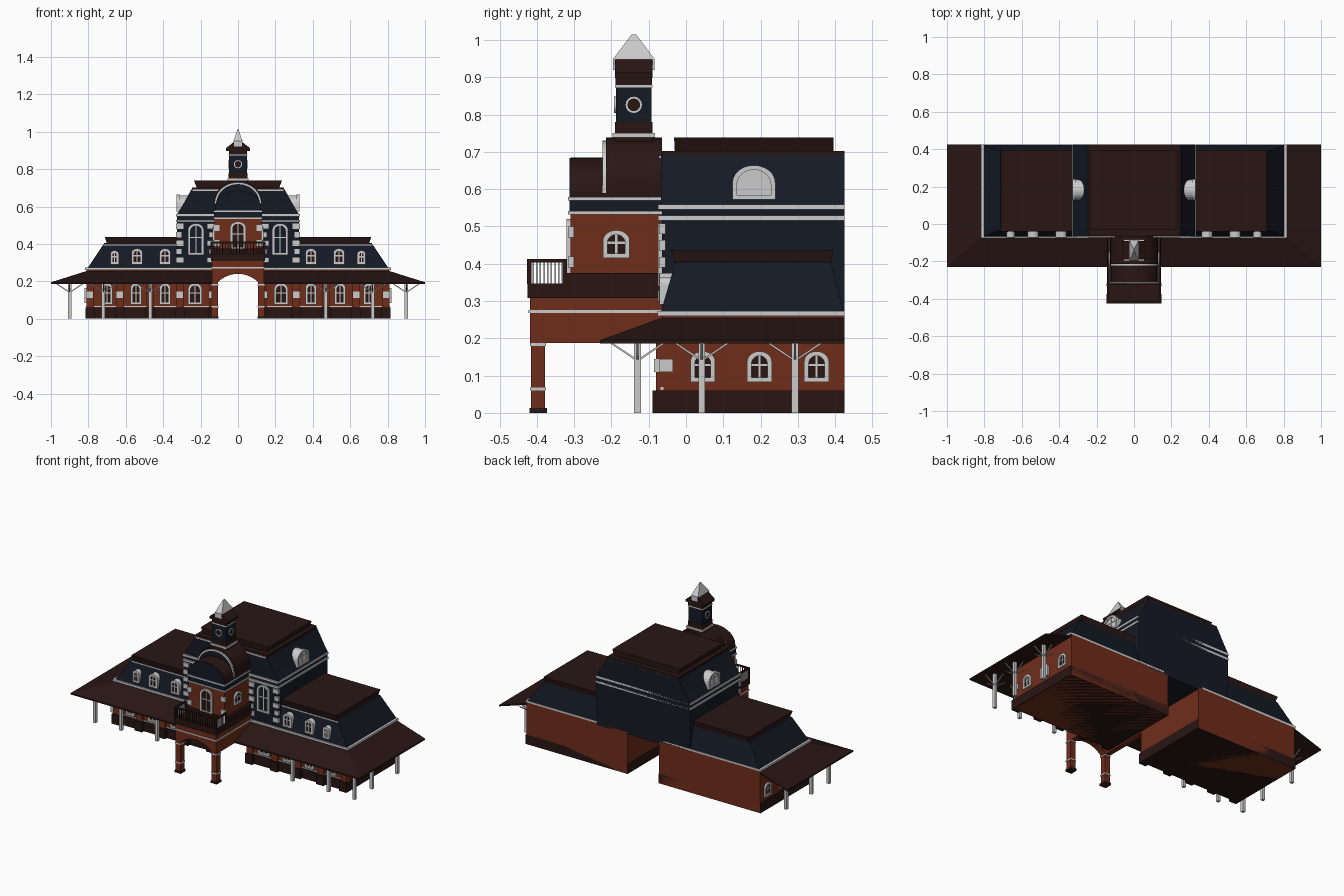
import bpy, math

if "Cube" in bpy.data.objects:
    bpy.data.objects.remove(bpy.data.objects["Cube"])

def material(name, c):
    m = bpy.data.materials.new(name)
    m.diffuse_color = (*c, 1)
    m.use_nodes = True
    m.node_tree.nodes["Principled BSDF"].inputs["Base Color"].default_value = m.diffuse_color
    return m

RED = material("brick", (0.16, 0.026, 0.011))
BROWN = material("dark_brown", (0.022, 0.008, 0.007))
NAVY = material("slate", (0.007, 0.010, 0.018))

def make(name, verts, faces, mat=None, mir=False):
    me = bpy.data.meshes.new(name)
    me.from_pydata(verts, [], faces)
    ob = bpy.data.objects.new(name, me)
    bpy.context.collection.objects.link(ob)
    if mat:
        me.materials.append(mat)
    import bmesh
    bm = bmesh.new()
    bm.from_mesh(me)
    bmesh.ops.recalc_face_normals(bm, faces=bm.faces)
    bm.to_mesh(me)
    bm.free()
    if mir:
        ob.modifiers.new("mirror", 'MIRROR').use_mirror_merge = False
    return ob

def place(p, d, axis):
    return (p[0], d, p[1]) if axis == 'y' else (d, p[0], p[1])

def prism(name, pts, a, b, axis='y', mat=None, mir=False):
    n = len(pts)
    v = [place(p, d, axis) for d in (a, b) for p in pts]
    f = [tuple(range(n)), tuple(range(n, 2 * n))]
    f += [(i, (i + 1) % n, n + (i + 1) % n, n + i) for i in range(n)]
    return make(name, v, f, mat, mir)

def box(name, x0, x1, y0, y1, z0, z1, mat=None, mir=False):
    return prism(name, [(x0, z0), (x1, z0), (x1, z1), (x0, z1)], y0, y1, 'y', mat, mir)

def frustum(name, lo, hi, z0, z1, mat=None, mir=False):
    v = [(x, y, z) for (x0, x1, y0, y1), z in ((lo, z0), (hi, z1))
         for x, y in ((x0, y0), (x1, y0), (x1, y1), (x0, y1))]
    f = [(0, 1, 2, 3), (4, 5, 6, 7)] + [(i, (i + 1) % 4, 4 + (i + 1) % 4, 4 + i) for i in range(4)]
    return make(name, v, f, mat, mir)

def arch(c, w, z0, z1, rise=None, n=12):
    r = w / 2
    h = r if rise is None else rise
    return [(c - r, z0), (c + r, z0)] + [
        (c + r * math.cos(math.pi * i / n), z1 - h + h * math.sin(math.pi * i / n)) for i in range(n + 1)]

def ring(name, outer, inner, a, b, axis, mat=None, mir=False):
    n = len(outer)
    v = [place(p, d, axis) for d in (a, b) for loop in (outer, inner) for p in loop]
    f = []
    for i in range(n):
        j = (i + 1) % n
        f += [(i, j, n + j, n + i), (2*n + i, 2*n + j, 3*n + j, 3*n + i),
              (i, j, 2*n + j, 2*n + i), (n + i, n + j, 3*n + j, 3*n + i)]
    return make(name, v, f, mat, mir)

def window(name, c, w, z0, z1, face, axis='y', mir=True, t=0.012, glass=BROWN, out=0.01):
    s = -1 if axis == 'y' else 1          # outward direction
    rise = w * 0.4
    outer, inner = arch(c, w, z0, z1, rise), arch(c, w - 2*t, z0 + t, z1 - t, rise - t/2)
    ring(name + "_frame", outer, inner, face - s*0.005, face + s*out, axis, None, mir)
    prism(name + "_glass", inner, face - s*0.005, face + s*0.002, axis, glass, mir)
    zm, h = z0 + (z1 - z0) * 0.55, 0.003
    for part, r in (("mullion", (c - h, c + h, z0, z1 - t/2)), ("transom", (c - w/2 + t/2, c + w/2 - t/2, zm - h, zm + h))):
        prism(name + "_" + part, [(r[0], r[2]), (r[1], r[2]), (r[1], r[3]), (r[0], r[3])],
              face, face + s*0.005, axis, None, mir)

def rod(name, p, q, r, mir=True):
    # thin square strut between two points in one vertical plane
    axis = 'x' if abs(p[0] - q[0]) < 1e-6 else 'y'
    k, d = (1, 0) if axis == 'x' else (0, 1)
    prism(name, [(p[k], p[2] - r), (q[k], q[2] - r), (q[k], q[2] + r), (p[k], p[2] + r)], p[d] - r, p[d] + r, axis, None, mir)

# Ground floor wings either side of the passage
box("wing_wall", 0.11, 0.81, -0.065, 0.425, 0.0, 0.262, RED, True)
box("wing_plinth", 0.108, 0.815, -0.07, 0.425, 0.0, 0.06, BROWN, True)
for x in (0.135, 0.31, 0.47, 0.63, 0.79):
    box("pilaster", x - 0.02, x + 0.02, -0.08, -0.06, 0.05, 0.23, RED, True)
    box("pilaster_base", x - 0.025, x + 0.025, -0.09, -0.06, 0.0, 0.06, BROWN, True)
    if x != 0.47:
        box("pilaster_block", x - 0.016, x + 0.022, -0.086, -0.06, 0.11, 0.145, None, True)
box("corner_block", 0.78, 0.82, -0.072, -0.035, 0.11, 0.145, None, True)
box("sill_band", 0.14, 0.814, -0.069, -0.06, 0.062, 0.069, None, True)
for x, w in ((0.23, 0.075), (0.39, 0.06), (0.545, 0.06), (0.70, 0.06)):
    window("ground_window", x, w, 0.075, 0.19, -0.065)
for y in (0.045, 0.197, 0.35):
    window("end_window", y, 0.066, 0.083, 0.165, 0.81, 'x')

# Sloped canopy wrapping front and ends
top = [(0.14, -0.23, 0.195), (1.0, -0.23, 0.195), (1.0, 0.425, 0.195),
       (0.14, -0.065, 0.255), (0.81, -0.065, 0.255), (0.81, 0.425, 0.255)]
v = top + [(x, y, z - 0.009) for x, y, z in top]
tri = [(0, 1, 4, 3), (1, 2, 5, 4)]
make("canopy", v, tri + [tuple(i + 6 for i in f) for f in tri] +
     [(a, b, b + 6, a + 6) for a, b in ((0, 1), (1, 2), (2, 5), (5, 4), (4, 3), (3, 0))], BROWN, True)
for x, y in ((0.47, -0.13), (0.72, -0.13), (0.9, -0.13), (0.9, 0.042), (0.9, 0.292)):
    box("canopy_post", x - 0.009, x + 0.009, y - 0.009, y + 0.009, 0, 0.215, None, True)
    for s in (-1, 1):
        rod("post_brace", (x, y, 0.14), (x, y + s*0.07, 0.187), 0.003)
        rod("post_brace", (x, y, 0.14), (x + s*0.07, y, 0.187), 0.003)

# Wing mansard roofs and dormers
frustum("wing_mansard", (0.3, 0.81, -0.07, 0.425), (0.3, 0.715, -0.028, 0.388), 0.262, 0.405, NAVY, True)
box("wing_eave_trim", 0.14, 0.817, -0.076, 0.425, 0.26, 0.273, None, True)
box("wing_top_trim", 0.3, 0.718, -0.032, 0.388, 0.39, 0.398, None, True)
frustum("wing_roof_cap", (0.3, 0.70, -0.03, 0.388), (0.3, 0.712, -0.04, 0.395), 0.40, 0.437, BROWN, True)
for x, w, z1 in ((0.39, 0.06, 0.375), (0.54, 0.06, 0.375), (0.66, 0.045, 0.365)):
    prism("dormer", arch(x, w, 0.29, z1), -0.066, -0.03, 'y', None, True)
    window("dormer_window", x, w, 0.29, z1, -0.066, out=0.005)

# Central block with curbed roof
box("central_wall", -0.325, 0.325, -0.065, 0.425, 0.25, 0.56, NAVY)
for z in (0.52, 0.55):
    box("central_band", -0.331, 0.331, -0.075, 0.425, z - 0.004, z + 0.009)
prism("central_mansard", [(-0.325, 0.56), (0.325, 0.56), (0.30, 0.60), (0.25, 0.69), (-0.25, 0.69), (-0.30, 0.60)],
      -0.067, 0.425, 'y', NAVY)
box("central_cornice_trim", -0.243, 0.243, -0.072, 0.425, 0.682, 0.69)
box("central_cornice", -0.247, 0.247, -0.065, 0.425, 0.69, 0.702, BROWN)
frustum("central_roof_cap", (-0.22, 0.22, -0.03, 0.395), (-0.235, 0.235, -0.032, 0.395), 0.70, 0.738, BROWN)
window("tall_window", 0.225, 0.085, 0.34, 0.51, -0.065, glass=NAVY)
prism("round_dormer", arch(0.182, 0.11, 0.573, 0.66), 0.25, 0.318, 'x', None, True)
window("round_dormer_window", 0.182, 0.115, 0.572, 0.664, 0.318, 'x', glass=None)
for i, z in enumerate((0.30, 0.345, 0.39, 0.435, 0.48)):
    w = 0.03 if i % 2 else 0.04
    box("central_quoin", 0.331 - w, 0.331, -0.073, -0.055, z, z + 0.028, None, True)
    box("inner_quoin", 0.125, 0.125 + w, -0.075, -0.06, z, z + 0.028, None, True)

# Front carriage porch
arc = [(-0.11 + 0.22*i/16, 0.19 + 0.05*math.sin(math.pi*i/16)**0.7) for i in range(17)]
prism("porch_front_arch", [(-0.14, 0.187)] + arc + [(0.14, 0.187), (0.14, 0.31), (-0.14, 0.31)], -0.418, -0.38, 'y', RED)
box("porch_side", 0.11, 0.14, -0.38, -0.065, 0.187, 0.31, RED, True)
box("porch_ceiling", -0.11, 0.11, -0.38, -0.065, 0.25, 0.31, RED)
box("porch_band", -0.144, 0.144, -0.422, -0.065, 0.268, 0.276)
box("porch_column", 0.108, 0.142, -0.415, -0.378, 0, 0.19, RED, True)
box("column_base", 0.103, 0.146, -0.42, -0.373, 0, 0.013, BROWN, True)
for z in (0.06, 0.179):
    box("column_band", 0.105, 0.145, -0.418, -0.375, z, z + 0.008, None, True)

# Balcony
box("balcony_floor", -0.145, 0.145, -0.425, -0.065, 0.308, 0.347, BROWN)
box("tower_foot", -0.143, 0.143, -0.325, -0.065, 0.34, 0.375, BROWN)
box("balcony_front_rail", -0.145, 0.145, -0.425, -0.415, 0.403, 0.412, BROWN)
box("balcony_side_rail", 0.135, 0.145, -0.425, -0.32, 0.403, 0.412, BROWN, True)
for y in (-0.42, -0.325):
    box("balcony_post", 0.134, 0.146, y - 0.006, y + 0.006, 0.345, 0.412, BROWN, True)
for i in range(9):
    x, y = 0.0075 + i*0.015, -0.41 + i*0.0098
    box("front_baluster", x - 0.002, x + 0.002, -0.422, -0.418, 0.345, 0.405, BROWN, True)
    box("side_baluster", 0.138, 0.142, y - 0.002, y + 0.002, 0.345, 0.405, None, True)

# Tower room with arched roofs
box("tower_room", -0.125, 0.125, -0.31, -0.065, 0.37, 0.54, RED)
box("tower_frieze", -0.127, 0.127, -0.312, -0.065, 0.54, 0.58, NAVY)
for z in (0.532, 0.57):
    box("tower_band", -0.132, 0.132, -0.317, -0.065, z, z + 0.009)
window("balcony_door", 0, 0.085, 0.37, 0.52, -0.31, mir=False)
window("tower_side_window", -0.187, 0.072, 0.415, 0.49, 0.125, 'x')
for z in (0.39, 0.47):
    box("tower_quoin", 0.10, 0.131, -0.317, -0.30, z, z + 0.03, None, True)
prism("low_arch_roof", arch(0, 0.248, 0.578, 0.685, 0.09, 16), -0.309, -0.2, 'y', BROWN)
prism("low_arch_face", arch(0, 0.246, 0.578, 0.684, 0.09, 16), -0.313, -0.308, 'y', NAVY)
prism("high_arch_roof", arch(0, 0.254, 0.578, 0.738, 0.115, 16), -0.215, -0.065, 'y', BROWN)
prism("high_arch_face", arch(0, 0.24, 0.578, 0.728, 0.11, 16), -0.219, -0.21, 'y', NAVY)
ring("high_arch_trim", arch(0, 0.252, 0.59, 0.73, 0.115, 16), arch(0, 0.232, 0.59, 0.72, 0.105, 16), -0.224, -0.214, 'y')

# Clock turret and spire
def turret(name, r, z0, z1, mat=None):
    box(name, -r, r, -0.14 - r, -0.14 + r, z0, z1, mat)
turret("turret_foot", 0.051, 0.70, 0.74, BROWN)
turret("turret_base_trim", 0.057, 0.738, 0.75)
turret("turret_base", 0.05, 0.75, 0.78, BROWN)
turret("turret_clock_stage", 0.048, 0.78, 0.872, NAVY)
turret("turret_band", 0.05, 0.872, 0.879)
turret("turret_belfry", 0.049, 0.879, 0.918, BROWN)
frustum("turret_roof", (-0.065, 0.065, -0.19, -0.09), (-0.018, 0.018, -0.19, -0.09), 0.912, 0.948, BROWN)
box("turret_eave", -0.065, 0.065, -0.19, -0.09, 0.898, 0.912, BROWN)
for y in (-0.196, -0.09):
    box("spire_bracket", -0.022, 0.022, y, y + 0.006, 0.92, 0.95)
frustum("spire", (-0.025, 0.025, -0.196, -0.084), (-0.002, 0.002, -0.146, -0.134), 0.948, 1.015)

def disc(c, z, r, n=16):
    return [(c + r*math.cos(2*math.pi*i/n), z + r*math.sin(2*math.pi*i/n)) for i in range(n)]
for axis, c, a, b, mir in (('y', 0, -0.186, -0.193, False), ('x', -0.14, 0.046, 0.052, True)):
    ring("clock_rim", disc(c, 0.826, 0.022), disc(c, 0.826, 0.017), a, b, axis, None, mir)
    prism("clock_face", disc(c, 0.826, 0.017), a, (a + 2*b) / 3, axis, BROWN, mir)
